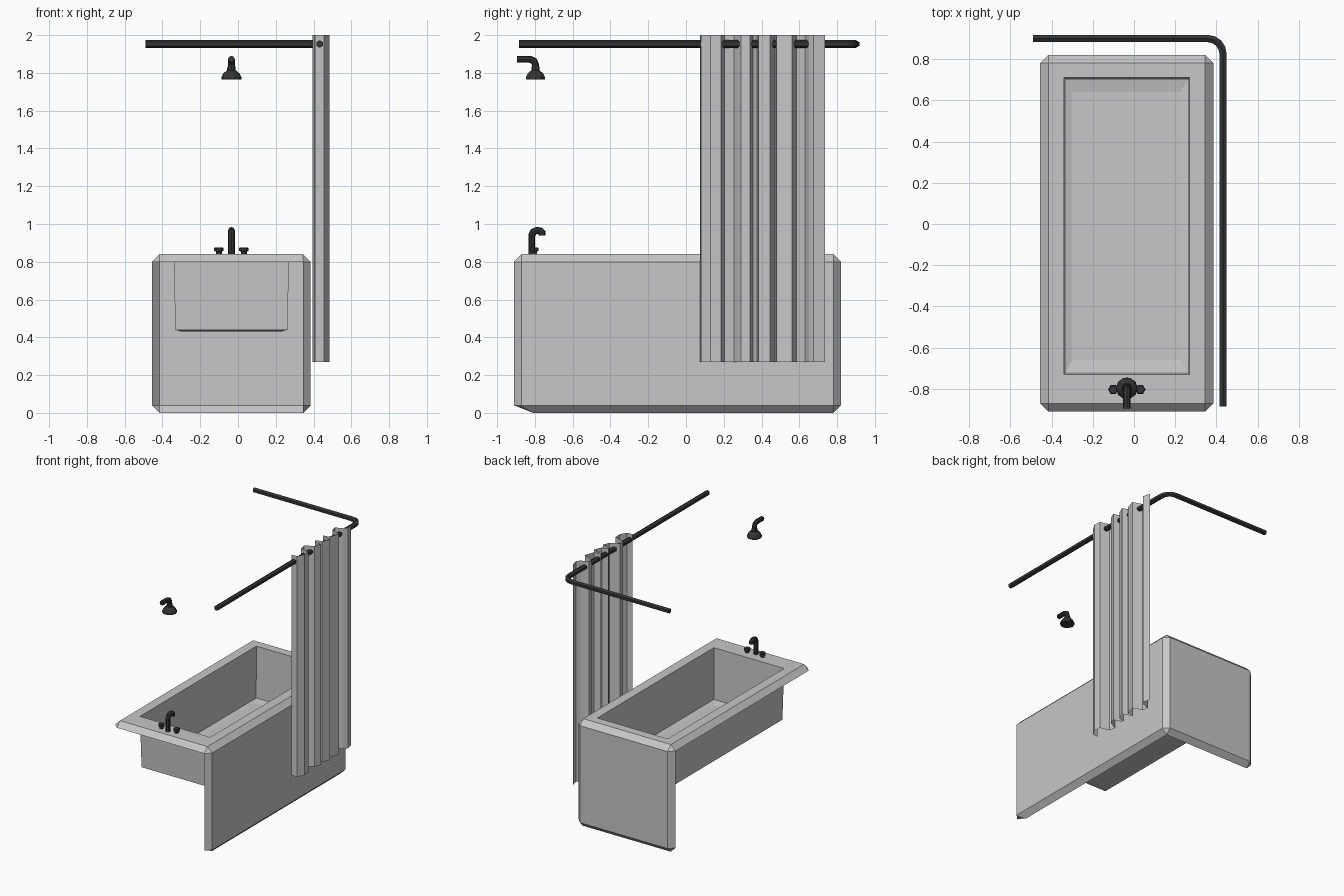
import bpy, bmesh, math
from mathutils import Vector, Matrix

cube = bpy.data.objects.get("Cube")
if cube:
    bpy.data.objects.remove(cube, do_unlink=True)


def material(name, value):
    mat = bpy.data.materials.new(name)
    mat.use_nodes = True
    colour = (value, value, value, 1)
    mat.diffuse_color = colour
    mat.node_tree.nodes["Principled BSDF"].inputs["Base Color"].default_value = colour
    return mat


light_grey = material("light grey", 0.57)
black = material("black metal", 0.035)


def finish(name, bm, mat):
    mesh = bpy.data.meshes.new(name)
    bm.to_mesh(mesh)
    bm.free()
    mesh.materials.append(mat)
    obj = bpy.data.objects.new(name, mesh)
    bpy.context.collection.objects.link(obj)
    return obj


def loft(name, rings, mat):
    """Skin a list of equal rings of points and cap both ends."""
    bm = bmesh.new()
    loops = [[bm.verts.new(p) for p in ring] for ring in rings]
    count = len(loops[0])
    for a, b in zip(loops, loops[1:]):
        for i in range(count):
            j = (i + 1) % count
            bm.faces.new((a[i], a[j], b[j], b[i]))
    bm.faces.new(loops[0])
    bm.faces.new(loops[-1])
    bmesh.ops.recalc_face_normals(bm, faces=bm.faces[:])
    return finish(name, bm, mat)


def tube(name, path, radius, normal, sides, mat):
    """Sweep a regular polygon along a path lying in the plane of the normal."""
    pts = [Vector(p) for p in path]
    normal = Vector(normal)
    rings = []
    for i, p in enumerate(pts):
        before = (p - pts[i - 1]).normalized() if i else None
        after = (pts[i + 1] - p).normalized() if i < len(pts) - 1 else None
        before, after = before or after, after or before
        along = (before + after).normalized()
        across = along.cross(normal) / along.dot(after)
        turns = [math.tau * k / sides for k in range(sides)]
        rings.append([p + radius * (normal * math.cos(t) + across * math.sin(t))
                      for t in turns])
    return loft(name, rings, mat)


def lathe(name, x, y, profile, sides, mat):
    """Turn a (radius, height) profile about a vertical axis."""
    turns = [math.tau * k / sides for k in range(sides)]
    rings = [[(x + r * math.cos(t), y + r * math.sin(t), z) for t in turns]
             for r, z in profile]
    return loft(name, rings, mat)


# Tub shell: chamfered box, open at the front, right side and underside
def fit(face, x, y, z):
    middle = face.calc_center_median()
    for v in face.verts:
        v.co = (x[v.co.x > middle.x], y[v.co.y > middle.y], z)


bm = bmesh.new()
bmesh.ops.create_cube(bm, size=1, matrix=Matrix.Translation((-0.035, -0.045, 0.42))
                      @ Matrix.Diagonal((0.84, 1.73, 0.84, 1)))
bmesh.ops.bevel(bm, geom=bm.edges[:], offset=0.04, segments=1, affect='EDGES')
bm.normal_update()
hidden = [f for f in bm.faces if max(f.normal) < 0.1]
bmesh.ops.delete(bm, geom=hidden, context='FACES')
for v in bm.verts:
    if v.co.z < 0.01 and v.co.y < -0.8:
        v.co.y = -0.81

# Basin sunk into the rim, with a slightly dished floor
top = max(bm.faces, key=lambda f: f.calc_center_median().z)
for x, y, z in (((-0.34, 0.27), (-0.73, 0.712), 0.84),
                ((-0.332, 0.262), (-0.72, 0.70), 0.44),
                ((-0.30, 0.225), (-0.66, 0.64), 0.43)):
    bmesh.ops.inset_individual(bm, faces=[top], thickness=0.01)
    fit(top, x, y, z)
bm.normal_update()
finish("bathtub", bm, light_grey)

# Pleated curtain sheet
pleats = [(.41, .075), (.455, .08), (.485, .13), (.48, .185), (.405, .205),
          (.395, .255), (.46, .29), (.48, .34), (.42, .355), (.41, .375),
          (.46, .385), (.485, .445), (.41, .47), (.46, .48), (.485, .56),
          (.41, .585), (.40, .63), (.455, .65), (.48, .675), (.465, .737)]
bm = bmesh.new()
low, high = [[bm.verts.new((x, y, z)) for x, y in pleats] for z in (0.27, 2)]
for i in range(len(pleats) - 1):
    bm.faces.new((low[i], low[i + 1], high[i + 1], high[i]))
finish("curtain", bm, light_grey)

# Curtain rod with a rounded corner
bend = 0.075
corner = [(0.432 - bend + bend * math.cos(a), 0.90 - bend + bend * math.sin(a))
          for a in (math.pi / 2 * k / 4 for k in range(5))]
rod = [(0.432, -0.885)] + corner + [(-0.49, 0.90)]
tube("curtain_rod", [(x, y, 1.953) for x, y in rod], 0.02, (0, 0, 1), 6, black)

# Shower head and its arm
middle = -0.035
arm = [(-.895, 1.872), (-.825, 1.872), (-.805, 1.863), (-.797, 1.845), (-.797, 1.80)]
tube("shower_arm", [(middle, y, z) for y, z in arm], 0.018, (1, 0, 0), 8, black)
lathe("shower_arm_collar", middle, -0.797,
      [(.02, 1.835), (.022, 1.825), (.022, 1.80)], 8, black)
lathe("shower_head", middle, -0.797,
      [(.053, 1.765), (.053, 1.777), (.043, 1.797), (.025, 1.812)], 10, black)

# Faucet spout and handles
spout = [(-.817, .835), (-.817, .94), (-.808, .958), (-.79, .966),
         (-.772, .964), (-.762, .955), (-.762, .94)]
tube("faucet", [(middle, y, z) for y, z in spout], 0.018, (1, 0, 0), 8, black)
for side, label in ((1, "left"), (-1, "right")):
    lathe(label + "_handle", middle + side * 0.066, -0.803,
          [(.016, .835), (.016, .855), (.025, .857), (.025, .872), (.02, .876)],
          6, black)
